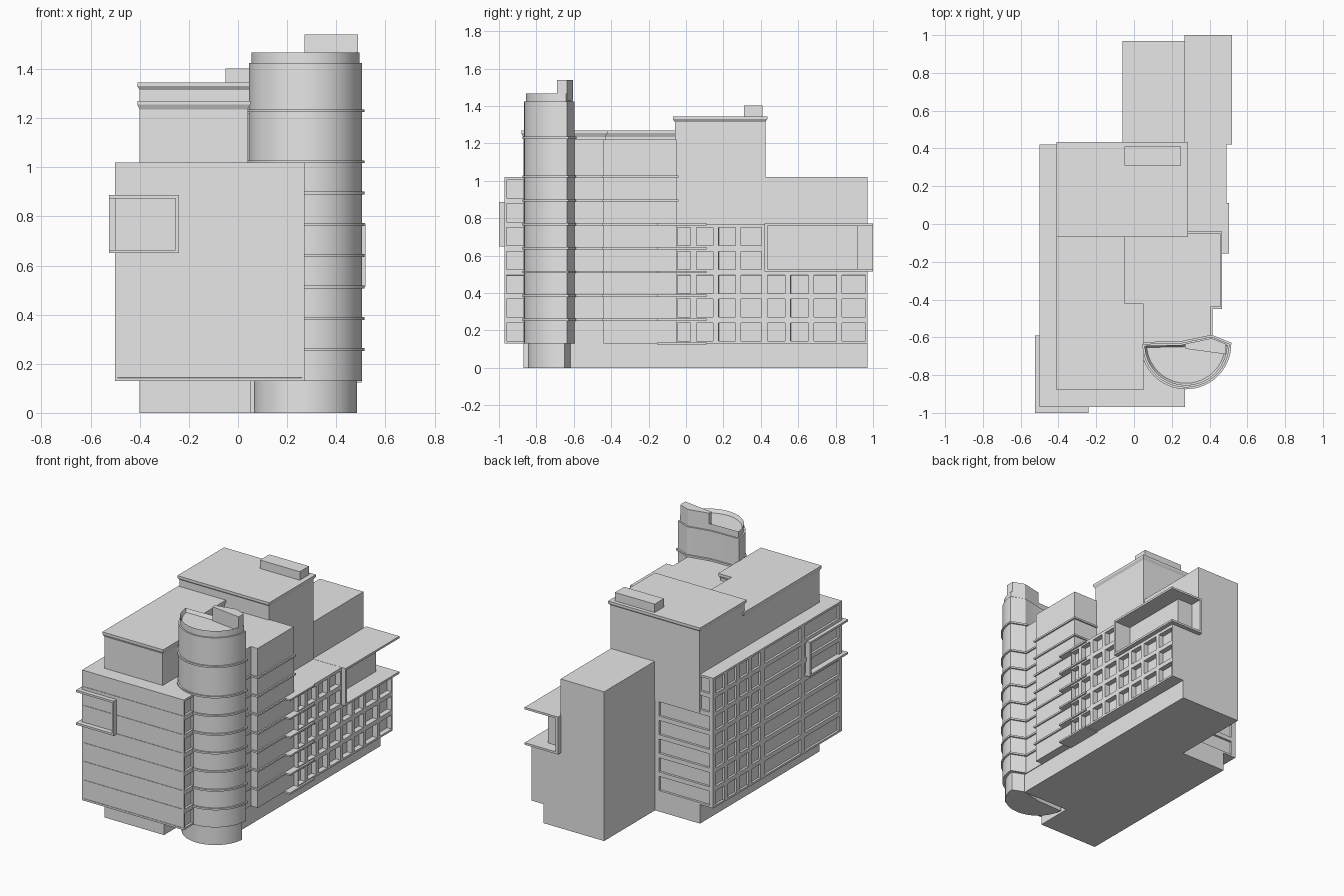
import bpy, bmesh, math
from mathutils import Vector

if "Cube" in bpy.data.objects:
    bpy.data.objects.remove(bpy.data.objects["Cube"], do_unlink=True)

GREY = (0.8, 0.8, 0.8, 1)
concrete = bpy.data.materials.new("light_grey_concrete")
concrete.use_nodes = True
concrete.diffuse_color = GREY
concrete.node_tree.nodes["Principled BSDF"].inputs["Base Color"].default_value = GREY


def finish(bm, name):
    bmesh.ops.recalc_face_normals(bm, faces=bm.faces)
    mesh = bpy.data.meshes.new(name)
    bm.to_mesh(mesh)
    bm.free()
    mesh.materials.append(concrete)
    obj = bpy.data.objects.new(name, mesh)
    bpy.context.collection.objects.link(obj)
    return obj


def offset(points, dist):
    """Mitred outward offset of a counter-clockwise outline."""
    out = []
    for i, p in enumerate(points):
        e1 = (p - points[i - 1]).normalized()
        e2 = (points[(i + 1) % len(points)] - p).normalized()
        n1, n2 = Vector((e1.y, -e1.x)), Vector((e2.y, -e2.x))
        out.append(p + (n1 + n2) * dist / (1 + n1.dot(n2)))
    return out


def loft(name, outline, levels, rim=0):
    """Stack an outline through (height, offset) levels, with an optional sunken roof."""
    outline = [Vector(p) for p in outline]
    bm = bmesh.new()
    rings = [[bm.verts.new((p.x, p.y, z)) for p in offset(outline, o)] for z, o in levels]
    for low, high in zip(rings, rings[1:]):
        for i in range(len(low)):
            bm.faces.new((low[i - 1], low[i], high[i], high[i - 1]))
    bm.faces.new(rings[0][::-1])
    top = bm.faces.new(rings[-1])
    if rim:
        bm.normal_update()
        bmesh.ops.inset_region(bm, faces=[top], thickness=rim)
        bmesh.ops.translate(bm, verts=top.verts, vec=(0, 0, -2 * rim))
    return finish(bm, name)


def rect(x0, x1, y0, y1):
    return [(x0, y0), (x1, y0), (x1, y1), (x0, y1)]


def box(name, x, y, z):
    return loft(name, rect(*x, *y), [(z[0], 0), (z[1], 0)])


def windowed_box(name, x, y, z, facades):
    """Box with recessed windows: facades are (axis, side, spans, rows, depth)."""
    bm = bmesh.new()
    bmesh.ops.create_cube(bm, size=1)
    for v in bm.verts:
        v.co = [r[0] if c < 0 else r[1] for c, r in zip(v.co, (x, y, z))]
    cuts = set()
    for axis, side, spans, rows, depth in facades:
        cuts |= {(1 - axis, c) for s in spans for c in s} | {(2, c) for r in rows for c in r}
    for axis, c in cuts:
        n = Vector([float(i == axis) for i in range(3)])
        bmesh.ops.bisect_plane(bm, geom=bm.verts[:] + bm.edges[:] + bm.faces[:],
                               plane_co=n * c, plane_no=n)
    for axis, side, spans, rows, depth in facades:
        n = Vector([side * float(i == axis) for i in range(3)])
        plane = max(v.co.dot(n) for v in bm.verts)
        for a, b in spans:
            for low, high in rows:
                bm.normal_update()
                cell = []
                for f in bm.faces:
                    c = f.calc_center_median()
                    if (f.normal.dot(n) > 0.9 and c.dot(n) > plane - 0.001
                            and a < c[1 - axis] < b and low < c.z < high):
                        cell.append(f)
                bmesh.ops.inset_region(bm, faces=cell, thickness=0.0002)
                verts = {v for f in cell for v in f.verts}
                bmesh.ops.translate(bm, verts=list(verts), vec=-n * depth)
    return finish(bm, name)


FLOOR = 0.1275
rows = [(0.143 + FLOOR * i, 0.24 + FLOOR * i) for i in range(7)]
floors = [0.13 + FLOOR * i for i in range(1, 8)]


def banded(start, heights, out, end):
    """Levels of a shaft with a thin projecting band at each height."""
    levels = list(start)
    for z in heights:
        levels += [(z - 0.006, 0), (z - 0.006, out), (z + 0.006, out), (z + 0.006, 0)]
    return levels + end


# Plinth, set back under the upper floors
box("front_plinth", (-0.40, 0.05), (-0.87, 0.42), (0, 0.14))
box("rear_plinth", (-0.06, 0.40), (-0.62, 0.97), (0, 0.14))

# Main block with shallow window recesses
side_spans = [(0.30, 0.39), (0.17, 0.26), (0.04, 0.13), (-0.09, 0), (-0.53, -0.14), (-0.94, -0.57)]
windowed_box("main_block", (-0.5, 0.27), (-0.97, 0.42), (0.13, 1.02), [
    (0, -1, side_spans, rows, 0.015),
    (1, 1, [(-0.47, -0.09)], rows, 0.015),
    (0, 1, [(-0.96, -0.87)], rows, 0.015),
    (1, -1, [(-0.49, 0.26)], rows, 0.003),
])
box("rear_block", (-0.06, 0.27), (0.41, 0.97), (0, 1.02))

# Side wing with deep square windows
columns = [(-0.045, 0.025), (0.055, 0.145), (0.175, 0.265), (0.295, 0.405),
           (0.435, 0.53), (0.56, 0.655), (0.685, 0.805), (0.835, 0.96)]
windowed_box("wing_lower", (0.2, 0.49), (-0.05, 0.97), (0.13, 0.515),
             [(0, 1, columns, rows[:3], 0.035)])
windowed_box("wing_upper", (0.2, 0.49), (-0.05, 0.425), (0.515, 0.77),
             [(0, 1, columns[:4], rows[3:5], 0.035)])

# Corner gallery framed by roof, floor and posts
box("gallery_wall", (0.2, 0.40), (0.42, 0.92), (0.51, 0.765))
for part, z in (("floor", 0.515), ("roof", 0.757)):
    box("gallery_" + part, (0.268, 0.52), (0.42, 1.0), (z, z + 0.014))
box("gallery_side_post", (0.39, 0.52), (0.42, 0.435), (0.515, 0.77))
box("gallery_rear_post", (0.268, 0.285), (0.91, 1.0), (0.515, 0.77))

# Thin balcony slabs
for i in range(6):
    z = 0.13 + FLOOR * i
    box("balcony_slab", (0.39, 0.502), (-0.155, 0.11), (z - 0.006, z + 0.006))

# Projecting frame round the front corner
for z in (0.65, 0.873):
    box("corner_frame_slab", (-0.525, -0.24), (-1.0, -0.59), (z, z + 0.014))
box("corner_frame_front_post", (-0.254, -0.24), (-1.0, -0.96), (0.65, 0.887))
box("corner_frame_side_post", (-0.525, -0.49), (-0.604, -0.59), (0.65, 0.887))

# Stepped middle block with floor bands
for name, x1, y0, y1 in (("middle_block", 0.457, -0.44, -0.05), ("link_block", 0.405, -0.63, -0.43)):
    loft(name, rect(-0.06, x1, y0, y1), banded([(0.13, 0)], floors, 0.01, [(1.22, 0)]))

# Set-back upper storey and penthouse with flared cornices
upper = [(-0.40, -0.87), (0.04, -0.87), (0.04, -0.43), (-0.06, -0.43), (-0.06, -0.05), (-0.40, -0.05)]
loft("upper_storey", upper, [(1.0, 0), (1.235, 0), (1.255, 0.01), (1.27, 0.01)])
loft("penthouse", rect(-0.40, 0.275, -0.06, 0.425),
     [(0.76, 0), (1.315, 0), (1.33, 0.01), (1.345, 0.01)])
box("roof_plant", (-0.05, 0.25), (0.31, 0.41), (1.34, 1.403))

# Round stair tower with bands, narrow parapet and sunken roof
arc = [math.pi * (1 + i / 32) for i in range(33)]
outline = [(0.275 + 0.23 * math.cos(a), -0.635 + 0.23 * math.sin(a)) for a in arc]
outline += [(0.41, -0.597), (0.25, -0.63)]
tower = loft("stair_tower", outline,
             banded([(0, -0.02), (0.13, -0.02), (0.13, 0)], floors + [1.23], 0.01,
                    [(1.425, 0), (1.425, -0.01), (1.468, -0.01)]), rim=0.012)
bpy.ops.object.select_all(action="DESELECT")
tower.select_set(True)
bpy.context.view_layer.objects.active = tower
bpy.ops.object.shade_smooth_by_angle(angle=math.radians(30))

# Wedge-shaped lift housing on the tower
loft("lift_housing", [(0.27, -0.66), (0.488, -0.69), (0.488, -0.635), (0.41, -0.605), (0.27, -0.635)],
     [(1.43, 0), (1.54, 0)])
